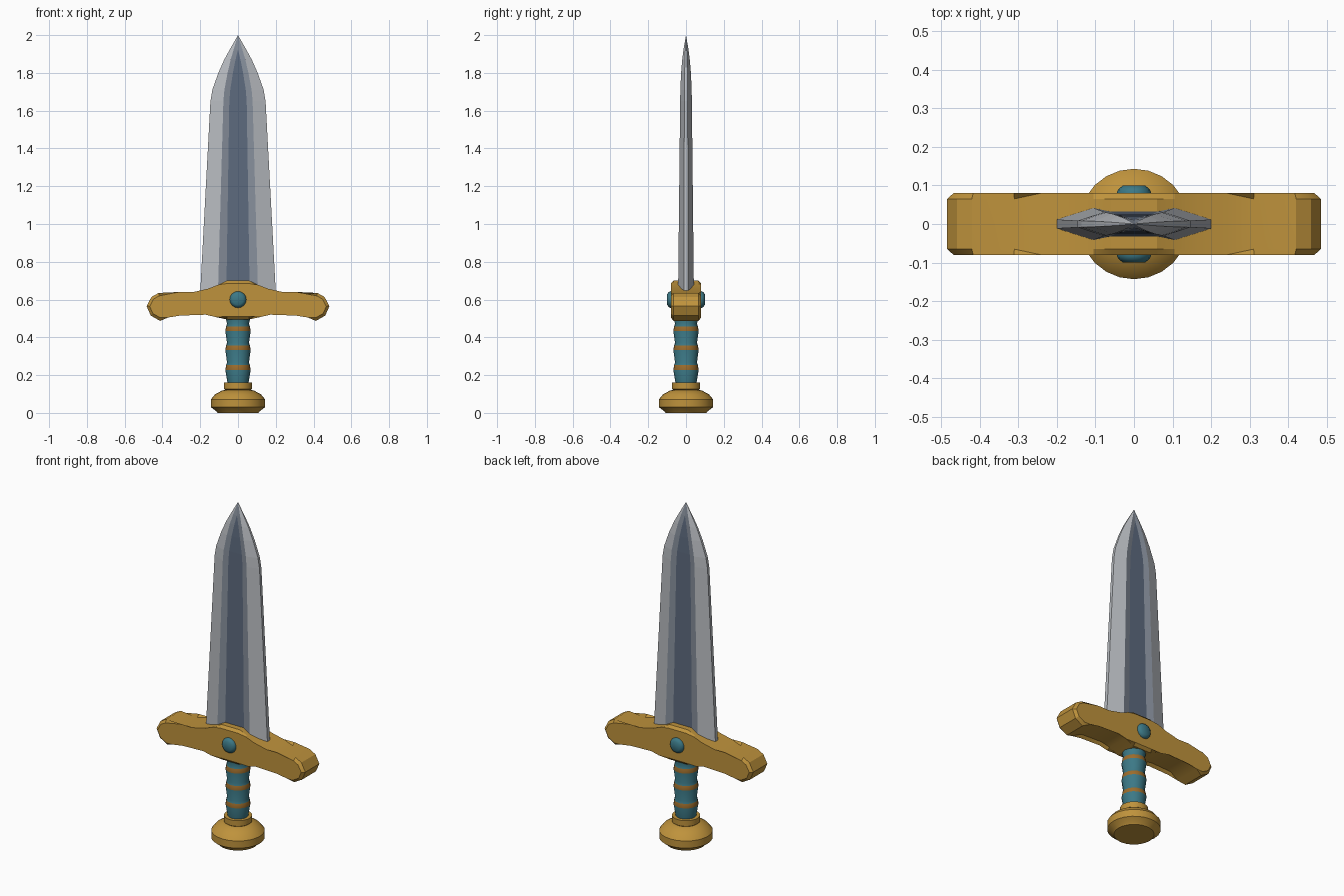
import bpy, bmesh, math
from mathutils import Matrix

if "Cube" in bpy.data.objects:
    bpy.data.objects.remove(bpy.data.objects["Cube"])


def material(name, rgb):
    m = bpy.data.materials.new(name)
    m.diffuse_color = (*rgb, 1)
    m.use_nodes = True
    m.node_tree.nodes["Principled BSDF"].inputs["Base Color"].default_value = m.diffuse_color
    return m


gold = material("gold", (0.52, 0.29, 0.045))
teal = material("teal", (0.045, 0.19, 0.24))
bronze = material("bronze", (0.33, 0.15, 0.025))
silver = material("silver", (0.48, 0.50, 0.53))
steel = material("steel", (0.24, 0.275, 0.33))
slate = material("slate", (0.11, 0.145, 0.21))


def finish(name, bm, mats, angle=None):
    """Clean the mesh, make an object of it and shade it."""
    bmesh.ops.remove_doubles(bm, verts=bm.verts, dist=0.0004)
    bmesh.ops.recalc_face_normals(bm, faces=bm.faces)
    mesh = bpy.data.meshes.new(name)
    bm.to_mesh(mesh)
    bm.free()
    for m in mats:
        mesh.materials.append(m)
    ob = bpy.data.objects.new(name, mesh)
    bpy.context.collection.objects.link(ob)
    bpy.ops.object.select_all(action='DESELECT')
    ob.select_set(True)
    bpy.context.view_layer.objects.active = ob
    if angle:
        bpy.ops.object.shade_smooth_by_angle(angle=math.radians(angle))
    return ob


def loft(bm, rings, index_of):
    """Skin closed rings of points; index_of(row, column) picks the material."""
    rows = [[bm.verts.new(p) for p in ring] for ring in rings]
    n = len(rows[0])
    for r in range(len(rows) - 1):
        for c in range(n):
            d = (c + 1) % n
            f = bm.faces.new((rows[r][c], rows[r][d], rows[r + 1][d], rows[r + 1][c]))
            f.material_index = index_of(r, c)
    bm.faces.new(rows[0][::-1])
    bm.faces.new(rows[-1])


def lathe(name, profile, mats, sides=24, index_of=lambda r, c: 0, matrix=None, angle=30):
    bm = bmesh.new()
    rings = [[(rad * math.cos(2 * math.pi * i / sides), rad * math.sin(2 * math.pi * i / sides), z)
              for i in range(sides)] for rad, z in profile]
    loft(bm, rings, index_of)
    if matrix:
        bm.transform(matrix)
    return finish(name, bm, mats, angle)


# Blade: half width, fuller half width and ridge depth at each height
stations = [(0.62, 0.201, 0.062, 0.042), (1.65, 0.146, 0.046, 0.031),
            (1.71, 0.136, 0.041, 0.030), (1.80, 0.104, 0.027, 0.026),
            (1.87, 0.073, 0.013, 0.020), (1.925, 0.043, 0.0, 0.013),
            (2.0, 0.0, 0.0, 0.0)]
rings = []
for z, w, f, d in stations:
    e, g = d * 0.28, d * 0.78
    half = [(w, -e), (0.53 * w, -d), (f, -g), (-f, -g), (-0.53 * w, -d), (-w, -e)]
    rings.append([(x, y, z) for x, y in half] + [(-x, -y, z) for x, y in half])
bm = bmesh.new()
loft(bm, rings, lambda r, c: (0, 1, 2, 1, 0, 0)[c % 6])
finish("blade", bm, [silver, steel, slate])

# Crossguard: mirrored outline pulled through its depth with bevelled rims
outline = [(0.06, 0.70), (0.105, 0.678), (0.16, 0.657), (0.24, 0.639), (0.31, 0.625),
           (0.42, 0.635), (0.458, 0.614), (0.484, 0.565), (0.462, 0.515), (0.412, 0.487),
           (0.37, 0.505), (0.31, 0.53), (0.17, 0.535), (0.115, 0.522), (0.06, 0.495)]
outline += [(-x, z) for x, z in reversed(outline)]
bm = bmesh.new()
loft(bm, [[(x, y, z) for x, z in outline] for y in (-0.08, 0.08)], lambda r, c: 0)
rims = [e for e in bm.edges if abs(e.verts[0].co.y - e.verts[1].co.y) < 0.001]
bmesh.ops.bevel(bm, geom=rims, offset=0.015, segments=1, affect='EDGES')
finish("crossguard", bm, [gold], 25)

# Round gems on both faces of the crossguard
for side, label in ((-1, "front"), (1, "back")):
    place = Matrix.Translation((0, 0, 0.6)) @ Matrix.Rotation(-side * math.pi / 2, 4, 'X')
    lathe(label + "_gem", [(0.044, 0.07), (0.044, 0.083), (0.039, 0.092), (0.028, 0.1)],
          [teal], 16, matrix=place, angle=40)

# Grip: flared wrapped segments with bronze bands at the widest points
grip = [(0.054, 0.15)]
bands = []
for z in (0.24, 0.345, 0.445):
    bands.append(len(grip))
    grip += [(0.067, z - 0.012), (0.063, z + 0.013), (0.058, z + 0.026)]
grip += [(0.067, 0.51)]
lathe("grip", grip, [teal, bronze], 16, lambda r, c: int(r in bands), angle=35)

# Pommel with its collar
lathe("pommel", [(0.108, 0.0), (0.114, 0.008), (0.143, 0.03), (0.143, 0.072),
                 (0.122, 0.098), (0.085, 0.118), (0.068, 0.122)], [gold])
lathe("pommel_collar", [(0.068, 0.11), (0.068, 0.122), (0.075, 0.127), (0.075, 0.16)], [gold])
